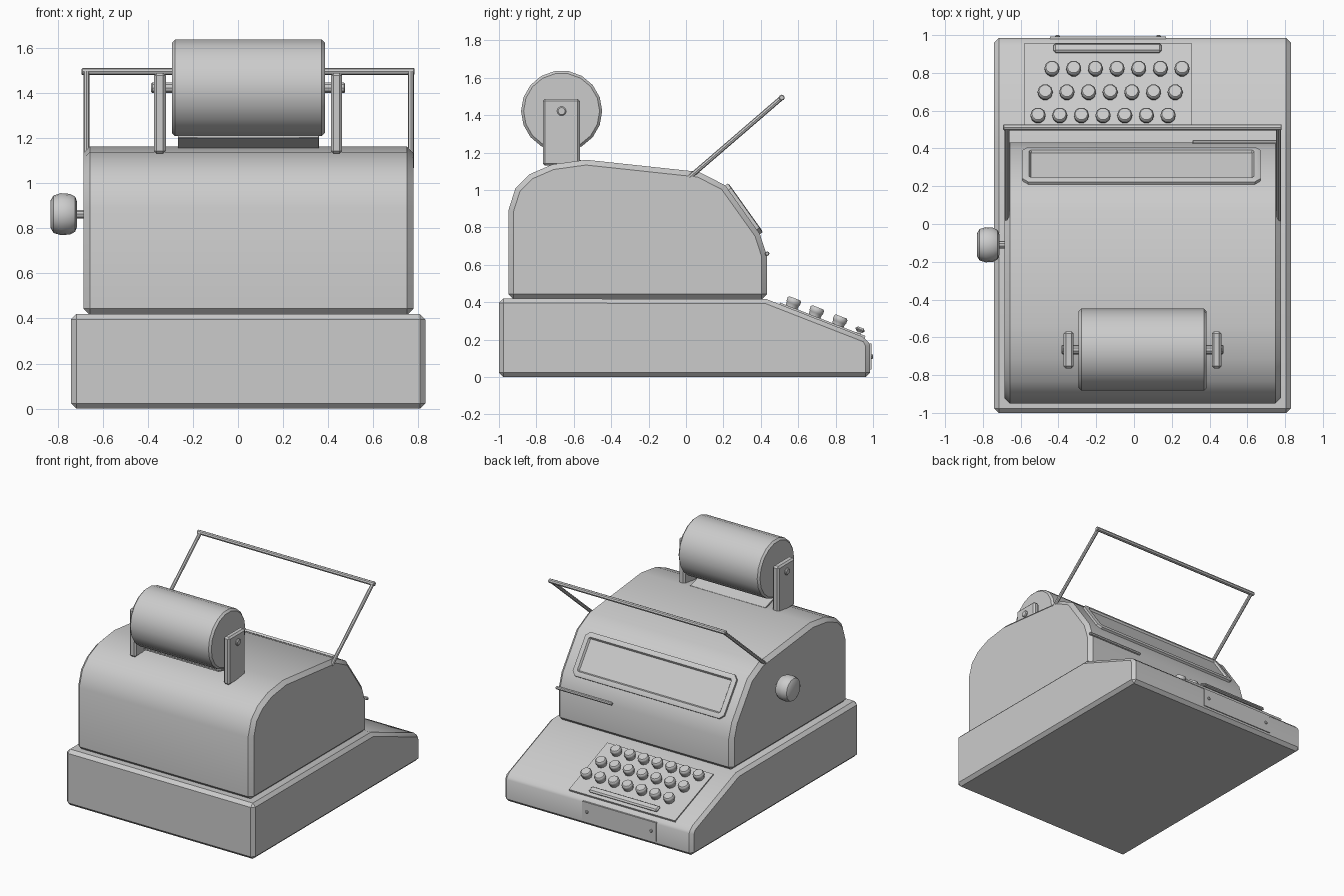
import bpy, bmesh, math
from mathutils import Matrix, Vector

if "Cube" in bpy.data.objects:
    bpy.data.objects.remove(bpy.data.objects["Cube"])

grey = bpy.data.materials.new("plain_grey")
grey.diffuse_color = (0.6, 0.6, 0.6, 1)
grey.use_nodes = True
grey.node_tree.nodes["Principled BSDF"].inputs["Base Color"].default_value = grey.diffuse_color


def finish(bm, name, matrix=None, smooth=35):
    if matrix:
        bm.transform(matrix)
    bmesh.ops.recalc_face_normals(bm, faces=bm.faces)
    me = bpy.data.meshes.new(name)
    bm.to_mesh(me)
    bm.free()
    me.materials.append(grey)
    me.polygons.foreach_set("use_smooth", [True] * len(me.polygons))
    me.set_sharp_from_angle(angle=math.radians(smooth))
    ob = bpy.data.objects.new(name, me)
    bpy.context.collection.objects.link(ob)
    return ob


def bevel(bm, width, limit=40):
    edges = [e for e in bm.edges if e.calc_face_angle(0) > math.radians(limit)]
    bmesh.ops.bevel(bm, geom=edges, offset=width, segments=1, affect='EDGES', profile=0.5)


def side_profile(name, pts, x0, x1, width):
    """Extrude a (y, z) outline along x and bevel the sharp edges."""
    bm = bmesh.new()
    f = bm.faces.new([bm.verts.new((x0, y, z)) for y, z in pts])
    ext = bmesh.ops.extrude_face_region(bm, geom=[f])["geom"]
    bmesh.ops.translate(bm, vec=(x1 - x0, 0, 0),
                        verts=[v for v in ext if isinstance(v, bmesh.types.BMVert)])
    bmesh.ops.recalc_face_normals(bm, faces=bm.faces)
    bevel(bm, width)
    return finish(bm, name)


def box_mesh(lo, hi, width=0.0):
    bm = bmesh.new()
    lo, hi = Vector(lo), Vector(hi)
    bmesh.ops.create_cube(bm, size=1, matrix=Matrix.Translation((lo + hi) / 2)
                          @ Matrix.Diagonal((*(hi - lo), 1)))
    if width:
        bevel(bm, width)
    return bm


def lathe(name, prof, matrix, n=16, smooth=35):
    """Closed solid of revolution about local z from (radius, height) rings."""
    bm = bmesh.new()
    rings = [[bm.verts.new((r * math.cos(2 * math.pi * i / n), r * math.sin(2 * math.pi * i / n), h))
              for i in range(n)] for r, h in prof]
    for a, b in zip(rings, rings[1:]):
        for i in range(n):
            bm.faces.new((a[i], a[(i + 1) % n], b[(i + 1) % n], b[i]))
    bm.faces.new(rings[0][::-1])
    bm.faces.new(rings[-1])
    return finish(bm, name, matrix, smooth)


def rod(name, a, b, r, n=10, chamfer=0.004):
    a, b = Vector(a), Vector(b)
    d = b - a
    L, c = d.length, chamfer
    m = Matrix.Translation(a) @ d.to_track_quat('Z', 'Y').to_matrix().to_4x4()
    return lathe(name, [(r - c, 0), (r, c), (r, L - c), (r - c, L)], m, n)


# Base with sloping keyboard apron
side_profile("base", [(-1, 0), (-1, 0.42), (0.43, 0.417), (0.965, 0.208), (0.985, 0.17), (0.985, 0)],
             -0.74, 0.83, 0.024)

# Rounded main housing
side_profile("housing", [(-0.95, 0.415), (-0.95, 0.89), (-0.912, 1.01), (-0.835, 1.085),
                         (-0.715, 1.137), (-0.535, 1.162), (0.07, 1.097), (0.21, 1.025),
                         (0.395, 0.765), (0.432, 0.65), (0.432, 0.415)], -0.685, 0.777, 0.028)

# Display window frame on the sloping front of the housing
bm = box_mesh((-0.63, -0.16, -0.012), (0.63, 0.16, 0.016))
corners = [e for e in bm.edges if abs((e.verts[0].co - e.verts[1].co).z) > 0.01]
bmesh.ops.bevel(bm, geom=corners, offset=0.03, segments=1, affect='EDGES', profile=0.5)
top = [f for f in bm.faces if f.normal.z > 0.9]
bmesh.ops.inset_region(bm, faces=top, thickness=0.012, depth=0.004)
bmesh.ops.inset_region(bm, faces=top, thickness=0.026)
bmesh.ops.inset_region(bm, faces=top, thickness=0.010, depth=-0.014)
finish(bm, "display_window", Matrix.Translation((0.04, 0.303, 0.895))
       @ Matrix.Rotation(-math.atan2(0.26, 0.185), 4, 'X'), 20)

# Tear rod low on the housing front
rod("tear_rod", (0.31, 0.434, 0.66), (0.778, 0.434, 0.66), 0.012, 8)

# Keyboard: local frame with origin on the apron surface
slope = math.atan2(0.209, 0.535)
ORIGIN = Vector((0, 0.43, 0.417))


def on_apron(x, y, lift=0.0):
    z = ORIGIN.z - (y - ORIGIN.y) * math.tan(slope)
    return (Matrix.Translation((x, y, z)) @ Matrix.Rotation(-slope, 4, 'X')
            @ Matrix.Translation((0, 0, lift)))


finish(box_mesh((-0.442, -0.245, -0.01), (0.442, 0.245, 0.009)), "key_panel", on_apron(-0.138, 0.728))
for row, (y, x0) in enumerate([(0.825, -0.434), (0.70, -0.47), (0.577, -0.508)]):
    for col in range(7):
        lathe(f"key_{row}_{col}", [(0.034, 0), (0.036, 0.022), (0.040, 0.026), (0.040, 0.046), (0.033, 0.054)],
              on_apron(x0 + col * 0.1147, y - 0.016, 0.005), 10, 50)
finish(box_mesh((-0.285, -0.026, 0.018), (0.285, 0.026, 0.042), 0.01), "space_bar", on_apron(-0.14, 0.92))
for x in (-0.34, 0.06):
    finish(box_mesh((-0.02, -0.012, 0), (0.02, 0.012, 0.025)), "space_bar_post", on_apron(x, 0.92))

# Blank plate with two screws on the keyboard end
finish(box_mesh((-0.445, 0.975, 0.04), (0.17, 0.992, 0.18)), "end_plate")
for x in (-0.405, 0.13):
    rod("plate_screw", (x, 0.985, 0.11), (x, 1.0, 0.11), 0.012, 8)

# Wire bail
for x in (-0.672, 0.766):
    rod("bail_leg", (x, 0.015, 1.065), (x, 0.51, 1.492), 0.013, 8)
rod("bail_bar", (-0.693, 0.512, 1.494), (0.782, 0.512, 1.494), 0.016, 8)

# Paper roll, axle, brackets and paper feed strip
ROLL_Y, ROLL_Z = -0.665, 1.422
rod("paper_roll", (-0.293, ROLL_Y, ROLL_Z), (0.385, ROLL_Y, ROLL_Z), 0.217, 18, 0.014)
rod("roll_axle", (-0.385, ROLL_Y, ROLL_Z), (0.475, ROLL_Y, ROLL_Z), 0.025, 10, 0.006)
for x0, x1 in ((-0.373, -0.32), (0.412, 0.462)):
    finish(box_mesh((x0, -0.765, 1.13), (x1, -0.568, 1.488), 0.012), "roll_bracket")
side_profile("paper_strip", [(-0.56, 1.148), (-0.56, 1.16), (-0.745, 1.212), (-0.745, 1.2)], -0.267, 0.358, 0.001)

# Side knob
turn = Matrix.Translation((0, -0.11, 0.862)) @ Matrix.Rotation(math.radians(90), 4, 'Y')
lathe("side_knob", [(0.062, -0.83), (0.083, -0.818), (0.093, -0.785), (0.090, -0.745),
                    (0.078, -0.722), (0.055, -0.713)], turn, 16, 40)
rod("knob_shaft", (-0.73, -0.11, 0.862), (-0.66, -0.11, 0.862), 0.02)
